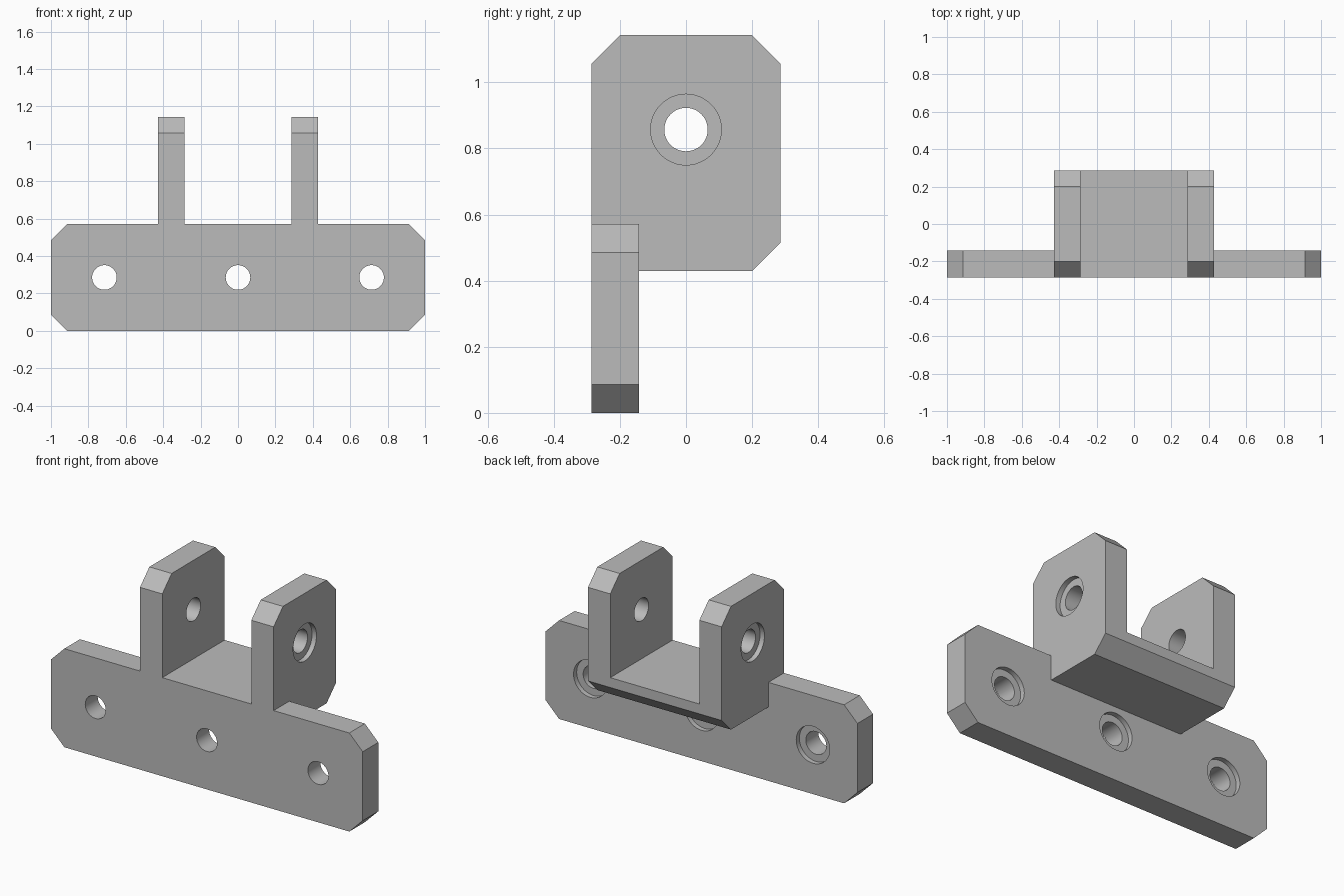
import bpy
import bmesh
from mathutils import Matrix, Vector

cube = bpy.data.objects.get("Cube")
if cube:
    bpy.data.objects.remove(cube, do_unlink=True)

# All dimensions are multiples of one small unit (longest side = 140 units)
U = 2 / 140
HALF, DEEP, THICK, CUT = 70 * U, 20 * U, 10 * U, 6 * U
PLATE_TOP, LUG_TOP, SHELF_LOW = 40 * U, 80 * U, 30 * U
LUG_OUT, LUG_IN = 30 * U, 20 * U
HOLE_R, BORE_R, BORE_DEPTH = 4.6 * U, 7.5 * U, 2 * U

grey = bpy.data.materials.new("Grey metal")
grey.use_nodes = True
colour = (0.5, 0.5, 0.5, 1)
grey.diffuse_color = colour
grey.node_tree.nodes["Principled BSDF"].inputs["Base Color"].default_value = colour


def finish(name, bm):
    bmesh.ops.recalc_face_normals(bm, faces=bm.faces)
    mesh = bpy.data.meshes.new(name)
    bm.to_mesh(mesh)
    bm.free()
    mesh.materials.append(grey)
    obj = bpy.data.objects.new(name, mesh)
    bpy.context.collection.objects.link(obj)
    return obj


def prism(name, points, offset):
    """Extrude a flat outline along a vector."""
    bm = bmesh.new()
    face = bm.faces.new([bm.verts.new(p) for p in points])
    new = bmesh.ops.extrude_face_region(bm, geom=[face])["geom"]
    moved = [v for v in new if isinstance(v, bmesh.types.BMVert)]
    bmesh.ops.translate(bm, verts=moved, vec=offset)
    return finish(name, bm)


def cylinder(name, centre, axis, radius, length):
    bm = bmesh.new()
    turn = Vector(axis).to_track_quat('Z', 'Y').to_matrix().to_4x4()
    bmesh.ops.create_cone(bm, cap_ends=True, segments=48, radius1=radius,
                          radius2=radius, depth=length,
                          matrix=Matrix.Translation(centre) @ turn)
    obj = finish(name, bm)
    obj.hide_render = True
    return obj


def combine(target, tool, operation):
    mod = target.modifiers.new(operation.title(), 'BOOLEAN')
    mod.operation = operation
    mod.solver = 'EXACT'
    mod.object = tool
    bpy.context.view_layer.objects.active = target
    bpy.ops.object.modifier_apply(modifier=mod.name)
    bpy.data.objects.remove(tool, do_unlink=True)


def drill(target, face_point, axis):
    """Through hole with a counterbore on the face the axis points out of."""
    p, a = Vector(face_point), Vector(axis)
    combine(target, cylinder("hole_cutter", p - a * THICK / 2, a, HOLE_R, THICK * 2),
            'DIFFERENCE')
    combine(target, cylinder("bore_cutter", p, a, BORE_R, BORE_DEPTH * 2), 'DIFFERENCE')


# Mounting plate with four clipped corners
inner = HALF - CUT
outline = [(-inner, 0), (inner, 0), (HALF, CUT), (HALF, PLATE_TOP - CUT),
           (inner, PLATE_TOP), (-inner, PLATE_TOP), (-HALF, PLATE_TOP - CUT), (-HALF, CUT)]
bracket = prism("clevis_bracket", [(x, -DEEP, z) for x, z in outline], (0, THICK, 0))

# Shelf with a chamfer under its back edge
shelf = [(-DEEP, SHELF_LOW), (DEEP - CUT, SHELF_LOW), (DEEP, SHELF_LOW + CUT),
         (DEEP, PLATE_TOP), (-DEEP, PLATE_TOP)]
combine(bracket, prism("shelf", [(-LUG_OUT, y, z) for y, z in shelf],
                       (LUG_OUT * 2, 0, 0)), 'UNION')

# Two upright lugs with clipped top corners
lug = shelf[:3] + [(DEEP, LUG_TOP - CUT), (DEEP - CUT, LUG_TOP),
                   (CUT - DEEP, LUG_TOP), (-DEEP, LUG_TOP - CUT)]
for side in (-1, 1):
    combine(bracket, prism("lug", [(side * LUG_IN, y, z) for y, z in lug],
                           (side * THICK, 0, 0)), 'UNION')

# Pin holes bored from the outside, screw holes bored from the back
for side in (-1, 1):
    drill(bracket, (side * LUG_OUT, 0, 60 * U), (side, 0, 0))
for x in (-50 * U, 0, 50 * U):
    drill(bracket, (x, THICK - DEEP, PLATE_TOP / 2), (0, 1, 0))

# Merge leftover seams and smooth only the round walls
bm = bmesh.new()
bm.from_mesh(bracket.data)
bmesh.ops.remove_doubles(bm, verts=bm.verts, dist=0.0001)
bmesh.ops.dissolve_limit(bm, angle_limit=0.01, verts=bm.verts, edges=bm.edges)
bm.to_mesh(bracket.data)
bm.free()
bpy.ops.object.select_all(action='DESELECT')
bracket.select_set(True)
bpy.context.view_layer.objects.active = bracket
bpy.ops.object.shade_smooth_by_angle(angle=0.5)
